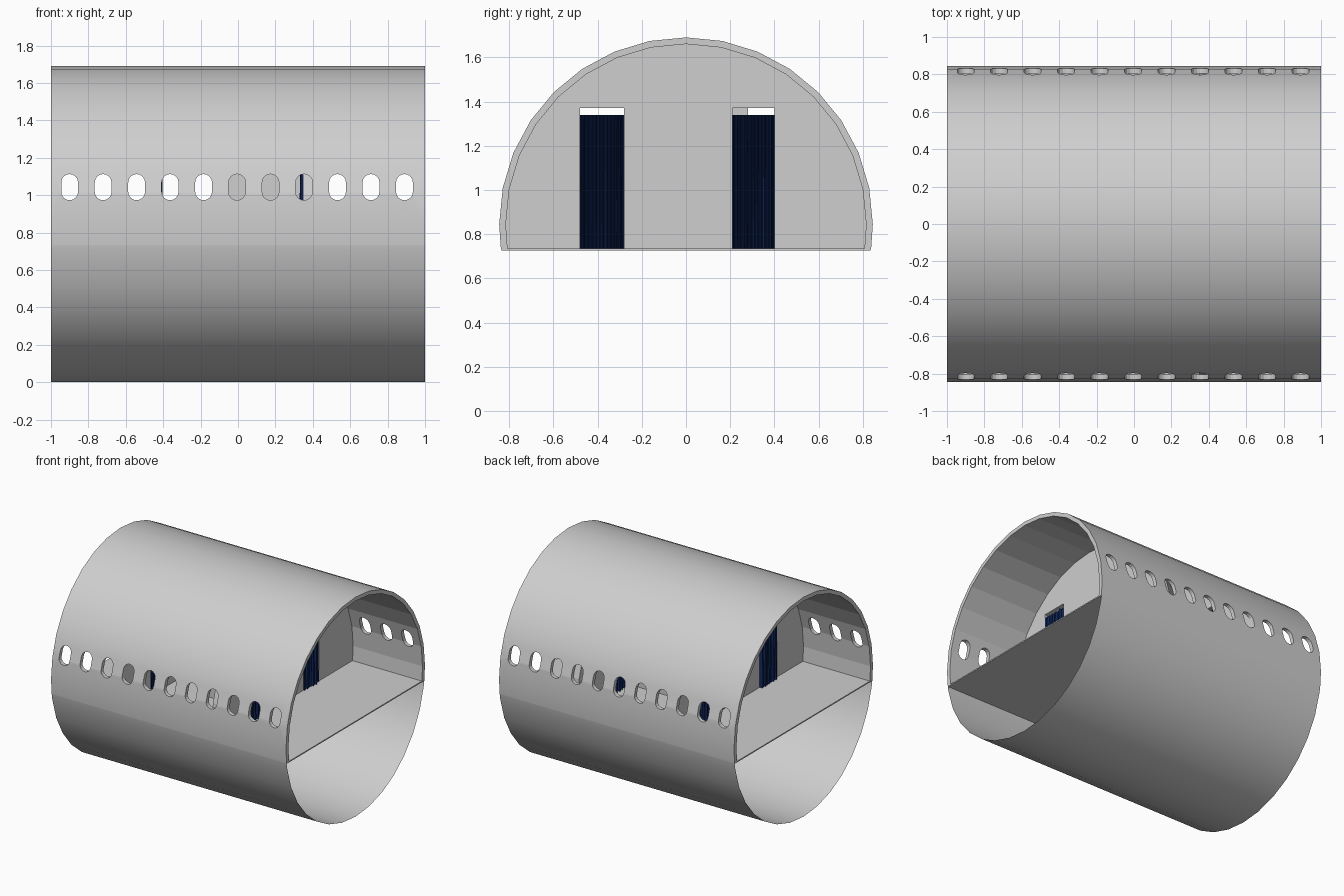
import bpy, bmesh, math, random

random.seed(4)
old = bpy.data.objects.get("Cube")
if old:
    bpy.data.objects.remove(old, do_unlink=True)

R, INNER, FLOOR = 0.845, 0.815, 0.73
CENTRE = R


def material(name, colour):
    m = bpy.data.materials.new(name)
    m.use_nodes = True
    m.diffuse_color = (*colour, 1)
    m.node_tree.nodes["Principled BSDF"].inputs["Base Color"].default_value = (*colour, 1)
    return m


GREY = material("light_grey", (0.62, 0.62, 0.62))
BLUE = material("navy_cloth", (0.005, 0.02, 0.11))


def add(name, bm, mat):
    mesh = bpy.data.meshes.new(name)
    bm.to_mesh(mesh)
    bm.free()
    mesh.materials.append(mat)
    ob = bpy.data.objects.new(name, mesh)
    bpy.context.collection.objects.link(ob)
    return ob


def arc(radius, upper=True):
    """Points (y, z) of a 32-sided circle, cut at floor level."""
    low = math.asin((FLOOR - CENTRE) / radius)
    step = math.pi / 16
    if upper:
        angles = [low] + [i * step for i in range(17)] + [math.pi - low]
    else:
        angles = [math.pi - low] + [i * step for i in range(17, 32)] + [math.tau + low]
    return [(radius * math.cos(a), CENTRE + radius * math.sin(a)) for a in angles]


def prism(bm, points, x0, x1):
    """Extrude a closed (y, z) outline along x."""
    face = bm.faces.new([bm.verts.new((x0, y, z)) for y, z in points])
    out = bmesh.ops.extrude_face_region(bm, geom=[face])
    verts = [g for g in out["geom"] if isinstance(g, bmesh.types.BMVert)]
    bmesh.ops.translate(bm, verts=verts, vec=(x1 - x0, 0, 0))
    bmesh.ops.recalc_face_normals(bm, faces=bm.faces[:])


def box(name, x, y, z, mat):
    bm = bmesh.new()
    prism(bm, [(y[0], z[0]), (y[1], z[0]), (y[1], z[1]), (y[0], z[1])], *x)
    return add(name, bm, mat)


# Upper cabin shell, a thick half tube built in quads
bm = bmesh.new()
rings = []
for x in (-1, 1):
    rings.append([[bm.verts.new((x, y, z)) for y, z in arc(r)] for r in (R, INNER)])
(ao, ai), (bo, bi) = rings
for i in range(len(ao) - 1):
    for p, q in ((ao, bo), (bo, bi), (bi, ai), (ai, ao)):
        bm.faces.new((p[i], p[i + 1], q[i + 1], q[i]))
for i in (0, -1):
    bm.faces.new((ao[i], bo[i], bi[i], ai[i]))
bmesh.ops.recalc_face_normals(bm, faces=bm.faces[:])
shell = add("upper_shell", bm, GREY)

# Rounded window cutters pass through both sides
bm = bmesh.new()
for n in range(11):
    cx = -0.9 + n * 0.179
    loop = []
    for i in range(18):
        a = math.pi * (i if i < 9 else i - 1) / 8
        shift = 0.025 if i < 9 else -0.025
        loop.append(bm.verts.new((cx + 0.045 * math.cos(a), -1, 1.043 + shift + 0.045 * math.sin(a))))
    out = bmesh.ops.extrude_face_region(bm, geom=[bm.faces.new(loop)])
    bmesh.ops.translate(bm, vec=(0, 2, 0),
                        verts=[g for g in out["geom"] if isinstance(g, bmesh.types.BMVert)])
bmesh.ops.recalc_face_normals(bm, faces=bm.faces[:])
cutter = add("window_cutter", bm, GREY)
cutter.hide_render = True
mod = shell.modifiers.new("windows", "BOOLEAN")
mod.operation, mod.solver, mod.object = "DIFFERENCE", "EXACT", cutter
bpy.context.view_layer.objects.active = shell
bpy.ops.object.modifier_apply(modifier=mod.name)
bpy.data.objects.remove(cutter, do_unlink=True)

# Smooth outer skin, flat inner panels
for p in shell.data.polygons:
    c, n = p.center, p.normal
    radial = (c.y * n.y + (c.z - CENTRE) * n.z) / math.hypot(c.y, c.z - CENTRE)
    p.use_smooth = radial > 0.95

# Lower hull, a thin open skin
bm = bmesh.new()
lines = [[bm.verts.new((x, y, z)) for y, z in arc(R, False)] for x in (-1, 1)]
for i in range(len(lines[0]) - 1):
    f = bm.faces.new((lines[0][i], lines[0][i + 1], lines[1][i + 1], lines[1][i]))
    f.smooth = True
bmesh.ops.recalc_face_normals(bm, faces=bm.faces[:])
if sum(f.normal.z for f in bm.faces) > 0:
    bmesh.ops.reverse_faces(bm, faces=bm.faces[:])
add("lower_hull", bm, GREY)

# Cabin floor
box("cabin_floor", (-1, 1), (-0.835, 0.835), (FLOOR - 0.004, FLOOR + 0.005), GREY)


# Cross walls with two doorways each
def cross_wall(name, x0, x1, doors):
    pts = arc(INNER + 0.003)
    for y0, y1 in doors:
        pts += [(y0, FLOOR), (y0, 1.37), (y1, 1.37), (y1, FLOOR)]
    bm = bmesh.new()
    prism(bm, pts, x0, x1)
    add(name, bm, GREY)


# Pleated curtain hanging in a doorway
def curtain(name, x, depth, y0, y1):
    bm = bmesh.new()
    count = 96
    previous = None
    for i in range(count + 1):
        t = i / count
        swing = depth * math.sin(t * math.tau * 12) * random.uniform(0.6, 1)
        y = y0 + (y1 - y0) * t
        pair = [bm.verts.new((x + swing * k, y, z)) for z, k in ((FLOOR, 1), (1.34, 0.8))]
        if previous:
            bm.faces.new((previous[0], pair[0], pair[1], previous[1])).smooth = True
        previous = pair
    add(name, bm, BLUE)


left_doors = [(-0.48, -0.28), (0.21, 0.40)]
right_doors = [(-0.48, -0.28), (0.28, 0.48)]
cross_wall("left_cross_wall", 0.348, 0.41, left_doors)
cross_wall("right_cross_wall", -0.43, -0.41, right_doors)
for side, x, depth, doors in (("left", 0.38, 0.055, left_doors), ("right", -0.43, 0.03, right_doors)):
    for place, (y0, y1) in zip(("front", "back"), doors):
        curtain(f"{side}_{place}_curtain", x, depth, y0 + 0.001, y1 - 0.001)

# Central cabin block between the aisles
box("central_block", (-0.1, 0.348), (-0.26, 0.2), (FLOOR, 1.58), GREY)
